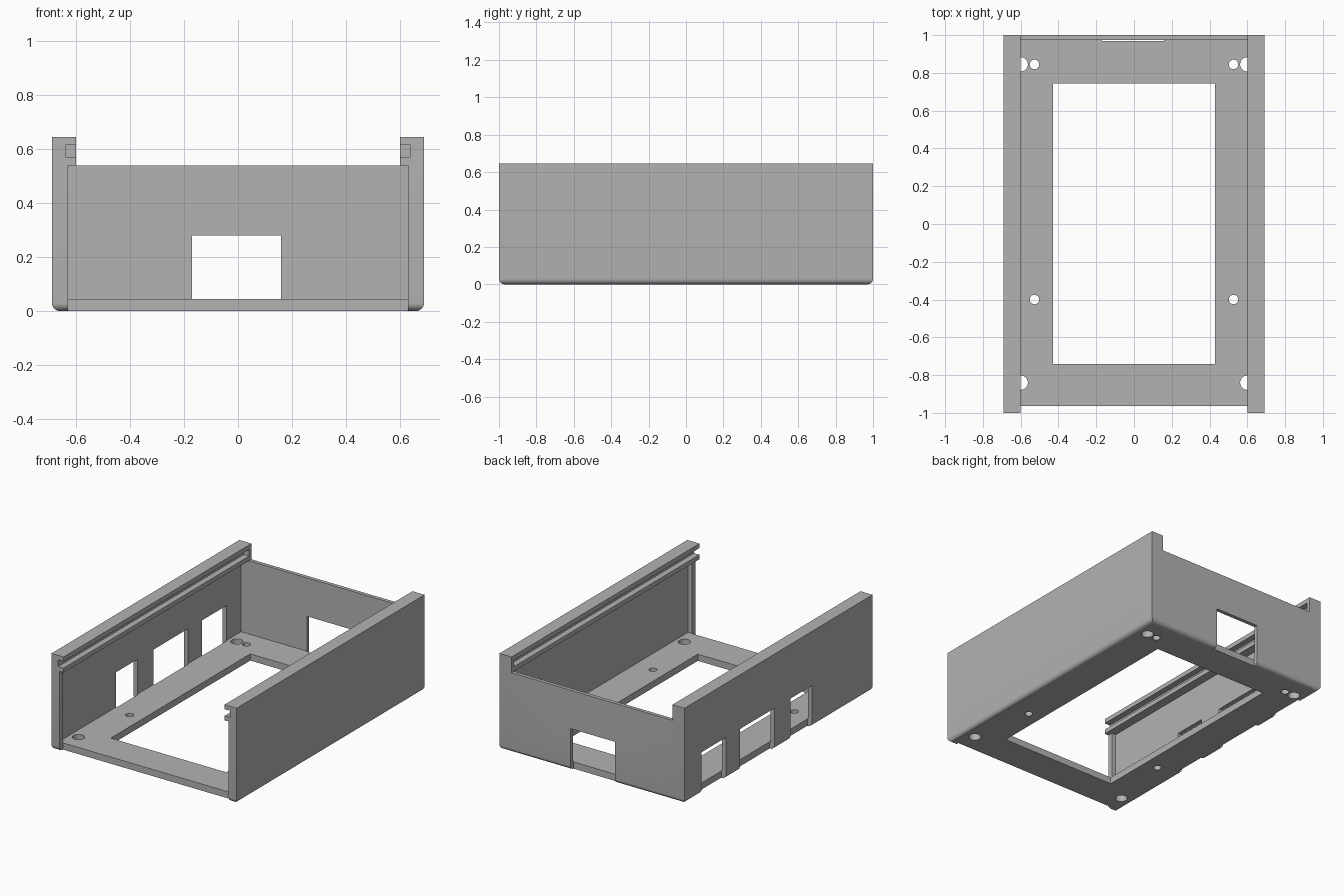
import bpy
import bmesh
from mathutils import Matrix, Vector

old = bpy.data.objects.get("Cube")
if old:
    bpy.data.objects.remove(old, do_unlink=True)

W, H = 0.69, 0.645        # half width and height of the tray
WALL_X, BACK_Y = 0.66, 0.975
FRONT_Y, RIM_Z = -0.965, 0.54
FLOOR_Z, WINDOW_Z = 0.045, 0.28

# Plain grey plastic
grey = bpy.data.materials.new("grey_plastic")
grey.use_nodes = True
colour = (0.45, 0.45, 0.45, 1)
grey.diffuse_color = colour
grey.node_tree.nodes["Principled BSDF"].inputs["Base Color"].default_value = colour


def make_object(name, bm):
    mesh = bpy.data.meshes.new(name)
    bm.to_mesh(mesh)
    bm.free()
    mesh.materials.append(grey)
    obj = bpy.data.objects.new(name, mesh)
    bpy.context.collection.objects.link(obj)
    return obj


def box_bmesh(x, y, z):
    lo, hi = Vector((x[0], y[0], z[0])), Vector((x[1], y[1], z[1]))
    bm = bmesh.new()
    place = Matrix.Translation((lo + hi) / 2) @ Matrix.Diagonal((hi - lo).to_4d())
    bmesh.ops.create_cube(bm, size=1, matrix=place)
    return bm


def cut(tool):
    """Subtract a tool from the shell, then discard the tool."""
    tool.hide_render = True
    mod = shell.modifiers.new("cut", 'BOOLEAN')
    mod.operation = 'DIFFERENCE'
    mod.solver = 'EXACT'
    mod.object = tool
    bpy.ops.object.modifier_apply(modifier=mod.name)
    bpy.data.objects.remove(tool, do_unlink=True)


def cut_box(x, y, z):
    cut(make_object("cutter", box_bmesh(x, y, z)))


def cut_hole(x, y, radius):
    bm = bmesh.new()
    bmesh.ops.create_cone(bm, cap_ends=True, segments=32, radius1=radius,
                          radius2=radius, depth=0.2,
                          matrix=Matrix.Translation((x, y, 0)))
    cut(make_object("cutter", bm))


# Outer block with rounded bottom edges
bm = box_bmesh((-W, W), (-1, 1), (0, H))
bottom = [e for e in bm.edges if all(v.co.z < 0.01 for v in e.verts)]
bmesh.ops.bevel(bm, geom=bottom, offset=0.03, segments=8, profile=0.5,
                affect='EDGES')
shell = make_object("enclosure_tray", bm)
bpy.context.view_layer.objects.active = shell
shell.select_set(True)

# Interior, open top between the rails, open front between the posts
cut_box((-WALL_X, WALL_X), (FRONT_Y, BACK_Y), (FLOOR_Z, RIM_Z))
cut_box((-0.6, 0.6), (-1.2, 1.2), (RIM_Z - 0.001, 1))
cut_box((-0.63, 0.63), (-1.2, FRONT_Y + 0.001), (-0.2, RIM_Z))

# Lid slots in both rails, closed at the back
for side in (-1, 1):
    cut_box(sorted((side * 0.55, side * 0.64)), (-1.2, BACK_Y), (0.57, 0.615))

# Back window and three windows in one side wall
cut_box((-0.17, 0.16), (BACK_Y - 0.005, 1.2), (-0.2, WINDOW_Z))
for span in ((-0.355, -0.125), (0.045, 0.41), (0.56, 0.82)):
    cut_box((-1, -WALL_X + 0.005), span, (-0.2, WINDOW_Z))

# Floor opening and screw holes
cut_box((-0.43, 0.43), (-0.74, 0.745), (-0.2, 0.2))
for side in (-1, 1):
    for y in (-0.84, 0.845):
        cut_hole(side * 0.6, y, 0.038)
    for y in (-0.4, 0.845):
        cut_hole(side * 0.527, y, 0.025)

bpy.ops.object.shade_smooth_by_angle()
